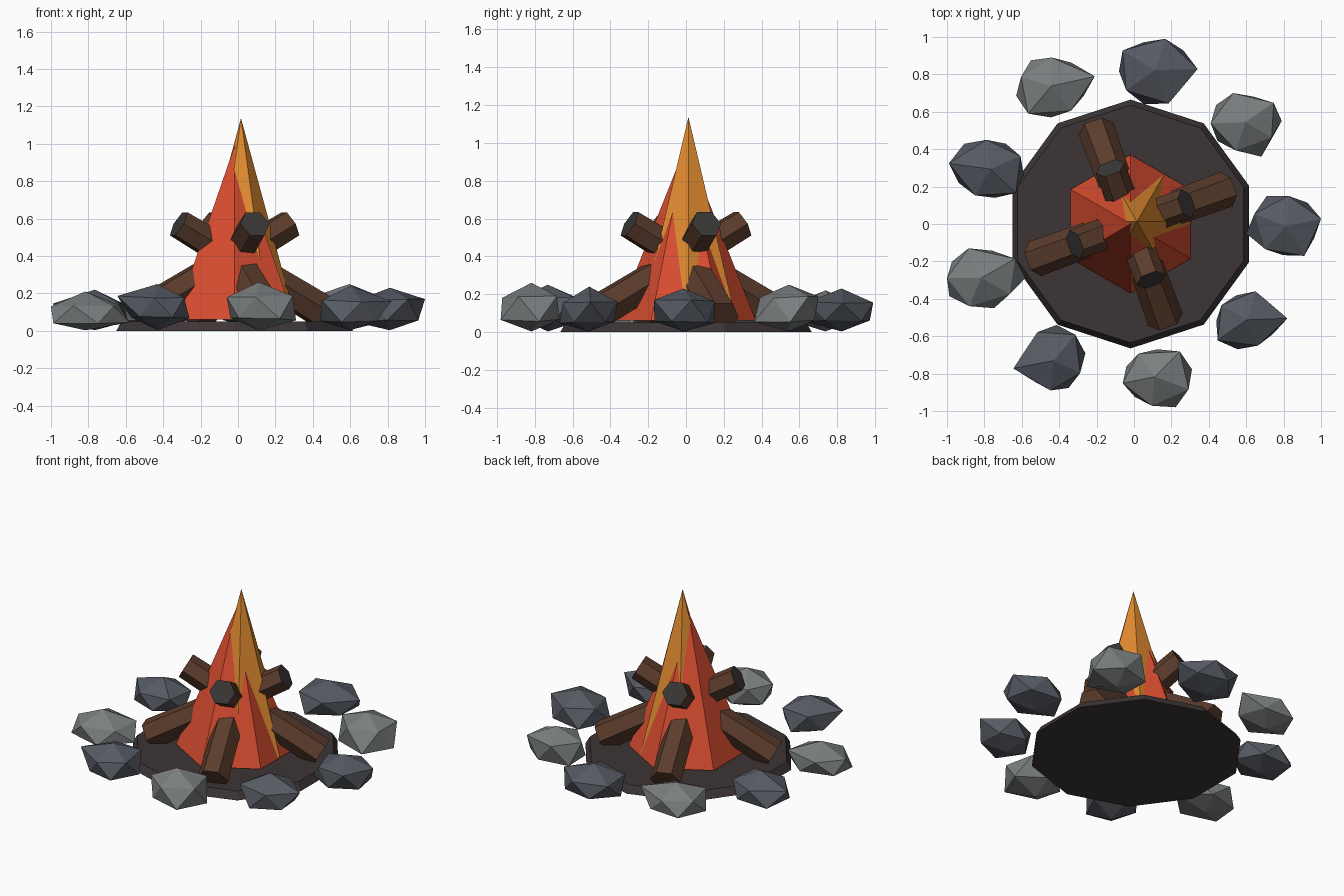
import bpy, bmesh, math, random
from mathutils import Matrix, Vector

if "Cube" in bpy.data.objects:
    bpy.data.objects.remove(bpy.data.objects["Cube"])

random.seed(4)
CX = -0.018  # centre of the fire


def mat(name, r, g, b):
    m = bpy.data.materials.new(name)
    m.diffuse_color = (r, g, b, 1)
    m.use_nodes = True
    m.node_tree.nodes["Principled BSDF"].inputs["Base Color"].default_value = m.diffuse_color
    return m


ASH = mat("ash", 0.046, 0.035, 0.036)
CHAR = mat("charred wood", 0.043, 0.038, 0.038)
BARK = mat("bark brown", 0.105, 0.046, 0.025)
RED = mat("flame red", 0.70, 0.074, 0.030)
ORANGE = mat("flame orange", 0.76, 0.26, 0.030)
LIGHT = mat("light stone", 0.195, 0.210, 0.214)
DARK = mat("dark stone", 0.093, 0.103, 0.123)


def finish(name, bm, *mats):
    bmesh.ops.recalc_face_normals(bm, faces=bm.faces[:])
    me = bpy.data.meshes.new(name)
    bm.to_mesh(me)
    bm.free()
    for m in mats:
        me.materials.append(m)
    ob = bpy.data.objects.new(name, me)
    bpy.context.collection.objects.link(ob)
    return ob


def cone(name, sides, r1, r2, z0, z1, x, y, first_angle, material):
    """Cone or frustum with its first corner at first_angle degrees."""
    bm = bmesh.new()
    ring = lambda r, z: [bm.verts.new((x + r * math.cos(a), y + r * math.sin(a), z))
                         for a in (math.radians(first_angle + 360 * i / sides) for i in range(sides))]
    low = ring(r1, z0)
    bm.faces.new(low)
    high = ring(r2, z1) if r2 else [bm.verts.new((x, y, z1))]
    if r2:
        bm.faces.new(high)
    for i in range(sides):
        j = (i + 1) % sides
        bm.faces.new((low[i], low[j], high[j], high[i]) if r2 else (low[i], low[j], high[0]))
    return finish(name, bm, material)


# Ash bed and flames
cone("ash_bed", 10, 0.665, 0.635, 0.0, 0.05, CX, 0, 90, ASH)
cone("outer_flame", 6, 0.37, 0, 0.06, 0.99, CX, 0, 90, RED)
cone("inner_flame", 6, 0.29, 0, 0.07, 1.137, 0.016, 0.013, 60, ORANGE)

# Four crossing logs, each tapering and leaning through the fire
for k in range(4):
    a = math.radians(20 + 90 * k)
    d = Vector((math.cos(a), math.sin(a), 0))
    c = Vector((CX, 0, 0))
    low = c + d * 0.545 + Vector((0, 0, 0.078))
    top = c - d * 0.318 + Vector((0, 0, 0.572))
    axis = (top - low).normalized()
    side = Vector((0, 0, 1)).cross(axis).normalized()
    up = axis.cross(side)
    rot = Matrix((side, up, axis)).transposed().to_4x4()
    bm = bmesh.new()
    bmesh.ops.create_cone(bm, cap_ends=True, segments=6, radius1=0.098, radius2=0.082,
                          depth=(top - low).length,
                          matrix=Matrix.Translation((low + top) / 2) @ rot
                          @ Matrix.Rotation(math.radians(30), 4, 'Z'))
    bm.normal_update()
    for f in bm.faces:
        f.material_index = 1 if f.normal.dot(axis) > 0.9 else 0
    finish("log_%d" % (k + 1), bm, BARK, CHAR)

# Ring of stones: x range, y range, top height, direction of the pointed end
STONES = [
    (0.60, 1.00, -0.17, 0.15, 0.23, 180), (0.41, 0.79, 0.36, 0.70, 0.25, 300),
    (-0.08, 0.34, 0.64, 0.99, 0.23, 0), (-0.63, -0.21, 0.57, 0.89, 0.22, 0),
    (-0.99, -0.59, 0.14, 0.45, 0.22, 180), (-1.00, -0.58, -0.45, -0.13, 0.21, 0),
    (-0.645, -0.26, -0.89, -0.54, 0.25, 180), (-0.06, 0.31, -0.98, -0.67, 0.26, 300),
    (0.44, 0.82, -0.67, -0.36, 0.24, 0),
]
for k, (x0, x1, y0, y1, z1, tip) in enumerate(STONES):
    bm = bmesh.new()
    bmesh.ops.create_icosphere(bm, subdivisions=1, radius=1,
                               matrix=Matrix.Rotation(random.uniform(0, 6.28), 4, 'Z'))
    t = Vector((math.cos(math.radians(tip)), math.sin(math.radians(tip)), 0))
    for v in bm.verts:
        v.co *= random.uniform(0.88, 1.12)
    end = max(bm.verts, key=lambda v: v.co.dot(t))
    end.co += t * 0.2
    lo = [min(v.co[i] for v in bm.verts) for i in range(3)]
    hi = [max(v.co[i] for v in bm.verts) for i in range(3)]
    box = ((x0, x1), (y0, y1), (0.003, z1))
    for v in bm.verts:
        for i in range(3):
            s = (v.co[i] - lo[i]) / (hi[i] - lo[i])
            s = s ** 1.12 if i == 2 else s
            v.co[i] = box[i][0] + s * (box[i][1] - box[i][0])
    finish("stone_%d" % (k + 1), bm, LIGHT if k % 2 else DARK)
